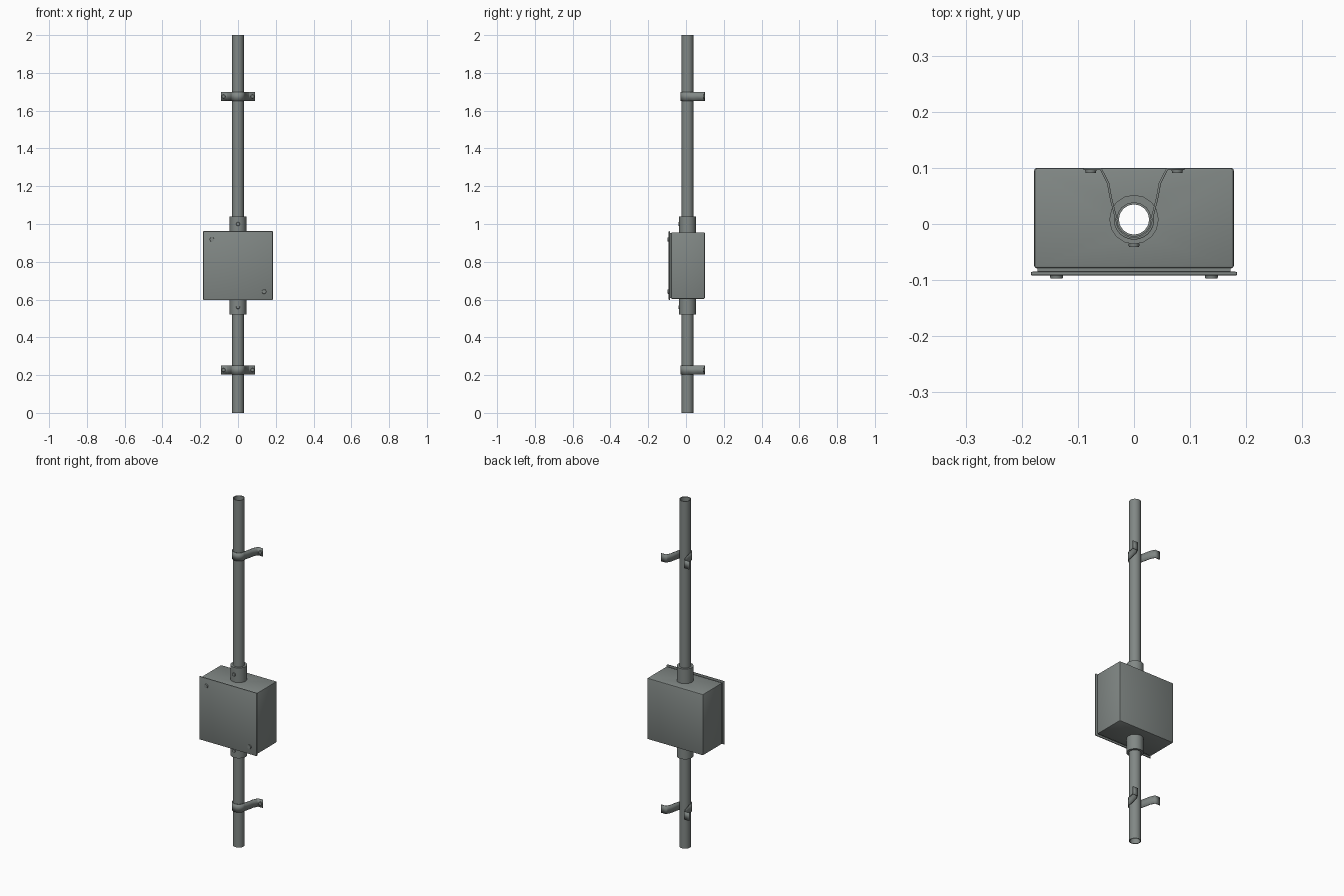
import bpy, bmesh, math
from mathutils import Matrix

if "Cube" in bpy.data.objects:
    bpy.data.objects.remove(bpy.data.objects["Cube"])

CY = 0.008     # pipe axis y
ZC = 0.78      # box centre height
SIDES = 16

steel = bpy.data.materials.new("grey_steel")
steel.diffuse_color = (0.22, 0.245, 0.235, 1)
steel.use_nodes = True
steel.node_tree.nodes["Principled BSDF"].inputs["Base Color"].default_value = steel.diffuse_color


def finish(name, bm, smooth=False):
    bmesh.ops.recalc_face_normals(bm, faces=bm.faces)
    me = bpy.data.meshes.new(name)
    bm.to_mesh(me)
    bm.free()
    me.materials.append(steel)
    ob = bpy.data.objects.new(name, me)
    bpy.context.collection.objects.link(ob)
    if smooth:
        bpy.context.view_layer.objects.active = ob
        ob.select_set(True)
        bpy.ops.object.shade_smooth_by_angle(angle=math.radians(35))
        ob.select_set(False)
    return ob


def box(name, x, y0, y1, z, bevel=0.0):
    """Box with half width x, depth y0..y1, half height z about the box centre."""
    bm = bmesh.new()
    bmesh.ops.create_cube(bm, size=1, matrix=Matrix.Translation((0, (y0 + y1) / 2, ZC))
                          @ Matrix.Diagonal((2 * x, y1 - y0, 2 * z, 1)))
    if bevel:
        bmesh.ops.bevel(bm, geom=bm.edges[:], offset=bevel, segments=2, profile=0.5, affect='EDGES')
    return finish(name, bm, True)


def tube(name, r_out, r_in, z0, z1):
    """Open tube: a rectangular section swept around the pipe axis."""
    bm = bmesh.new()
    rings = [[bm.verts.new((r * math.cos(a), CY + r * math.sin(a), z))
              for a in (2 * math.pi * i / SIDES for i in range(SIDES))]
             for r, z in ((r_out, z0), (r_out, z1), (r_in, z1), (r_in, z0))]
    for k in range(4):
        a, b = rings[k], rings[(k + 1) % 4]
        for i in range(SIDES):
            j = (i + 1) % SIDES
            bm.faces.new((a[i], a[j], b[j], b[i]))
    return finish(name, bm, True)


def screw(name, x, y, z, r=0.010, h=0.006):
    """Screw head pointing to the front."""
    bm = bmesh.new()
    bmesh.ops.create_cone(bm, cap_ends=True, segments=12, radius1=r, radius2=r * 0.9, depth=h,
                          matrix=Matrix.Translation((x, y, z)) @ Matrix.Rotation(math.pi / 2, 4, 'X'))
    return finish(name, bm, True)


def strap(name, z0, z1, t=0.002):
    """Clip around the front of the pipe, flaring back to two wall tabs."""
    r = 0.034
    half = [(0.09, 0.098), (0.059, 0.098), (0.055, 0.09), (0.046, 0.072), (0.041, 0.045)]
    arc = [(r * math.cos(a), CY + r * math.sin(a))
           for a in (math.radians(12 - 204 * i / 14) for i in range(15))]
    pts = half + arc + [(-x, y) for x, y in reversed(half)]
    bm = bmesh.new()
    cols = [[bm.verts.new((x, y, z)) for z in (z0, z1)] for x, y in pts]
    for a, b in zip(cols, cols[1:]):
        bm.faces.new((a[0], b[0], b[1], a[1]))
    ob = finish(name, bm, True)
    mod = ob.modifiers.new("thickness", 'SOLIDIFY')
    mod.thickness = 2 * t
    mod.offset = 0


# hollow pipe running the full height
tube("pipe", 0.031, 0.027, 0, 2)

# enclosure body, seal and overhanging lid
body = box("box_body", 0.178, -0.079, 0.1, 0.176, 0.005)
seal = box("lid_seal", 0.172, -0.086, -0.078, 0.172)
lid = box("box_lid", 0.184, -0.092, -0.085, 0.182, 0.003)

# hole through the body for the pipe
bm = bmesh.new()
bmesh.ops.create_cone(bm, cap_ends=True, segments=SIDES, radius1=0.03, radius2=0.03, depth=1,
                      matrix=Matrix.Translation((0, CY, ZC)) @ Matrix.Rotation(0, 4, 'Z'))
cutter = finish("pipe_hole_cutter", bm)
cutter.hide_render = True
cutter.hide_viewport = True
cut = body.modifiers.new("pipe_hole", 'BOOLEAN')
cut.object = cutter
cut.operation = 'DIFFERENCE'
cut.solver = 'EXACT'

# lid screws in opposite corners
screw("lid_screw_upper", -0.138, -0.0945, ZC + 0.138, 0.012)
screw("lid_screw_lower", 0.138, -0.0945, ZC - 0.138, 0.012)

# collars where the pipe enters the box, each with a set screw
for name, z0, z1, zs in (("upper", 0.95, 1.04, 1.0), ("lower", 0.52, 0.61, 0.56)):
    tube(name + "_collar", 0.044, 0.030, z0, z1)
    screw(name + "_collar_screw", 0, CY - 0.046, zs)

# wall straps with a screw in each tab
for name, zc in (("upper", 1.675), ("lower", 0.227)):
    strap(name + "_strap", zc - 0.023, zc + 0.023)
    for side, s in (("left", -1), ("right", 1)):
        screw(f"{name}_strap_{side}_screw", s * 0.077, 0.0935, zc)
